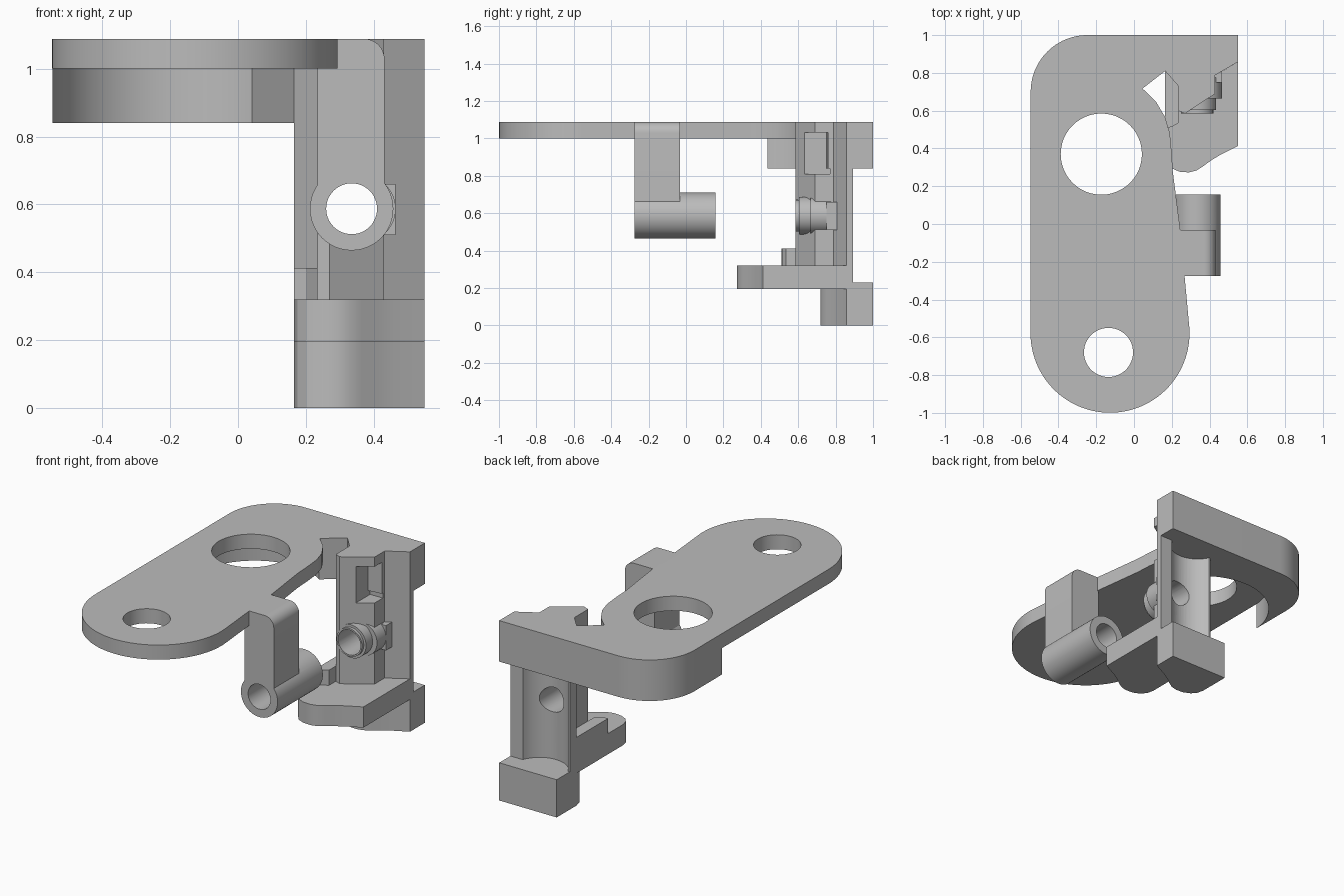
import bpy, bmesh
from math import radians, cos, sin, pi
from mathutils import Matrix

cube = bpy.data.objects.get("Cube")
if cube:
    bpy.data.objects.remove(cube, do_unlink=True)

grey = bpy.data.materials.new("plain grey")
grey.use_nodes = True
grey.diffuse_color = (0.5, 0.5, 0.5, 1)
grey.node_tree.nodes["Principled BSDF"].inputs["Base Color"].default_value = (0.5, 0.5, 0.5, 1)


def arc(cx, cy, r, start, end, n=24):
    angles = [radians(start + (end - start) * i / n) for i in range(n + 1)]
    return [(cx + r * cos(a), cy + r * sin(a)) for a in angles]


def finish(name, bm):
    bmesh.ops.recalc_face_normals(bm, faces=bm.faces)
    mesh = bpy.data.meshes.new(name)
    bm.to_mesh(mesh)
    bm.free()
    mesh.materials.append(grey)
    obj = bpy.data.objects.new(name, mesh)
    bpy.context.collection.objects.link(obj)
    return obj


def prism(name, outline, low, high, along_y=False):
    """Extrude an outline upward, or an x-z outline along y."""
    place = (lambda p, h: (p[0], h, p[1])) if along_y else (lambda p, h: (p[0], p[1], h))
    bm = bmesh.new()
    face = bm.faces.new([bm.verts.new(place(p, low)) for p in outline])
    ext = bmesh.ops.extrude_face_region(bm, geom=[face])
    shift = Matrix.Translation(place((0, 0), high - low))
    bmesh.ops.transform(bm, matrix=shift, verts=[v for v in ext["geom"] if isinstance(v, bmesh.types.BMVert)])
    return finish(name, bm)


def disc(name, cx, cy, r, low, high, along_y=False):
    return prism(name, arc(cx, cy, r, 0, 352.5, 47), low, high, along_y)


def combine(obj, other, operation="DIFFERENCE"):
    mod = obj.modifiers.new("cut", "BOOLEAN")
    mod.operation, mod.solver, mod.object = operation, "EXACT", other
    bpy.context.view_layer.objects.active = obj
    bpy.ops.object.modifier_apply(modifier=mod.name)
    bpy.data.objects.remove(other, do_unlink=True)


LEFT, RIGHT = -0.547, 0.55
PIN_X, PIN_Z = 0.335, 0.587

# Back edge shared by the top plate and the rim below it
back_edge = [(0.165, 0.81), (0.235, 0.74), (0.43, 0.76), (0.43, 0.788), (RIGHT, 0.858), (RIGHT, 1)]
corner = arc(-0.247, 0.7, 0.3, 90, 180)

# Top plate with two round holes
plate = prism("top_plate", back_edge + corner
              + arc(-0.127, -0.578, 0.421, 180, 364, 48)
              + [(0.245, -0.03), (0.205, 0.28)]
              + [(0.2, 0.37), (0.19, 0.48), (0.165, 0.565), (0.115, 0.65), (0.045, 0.717)],
              1.0, 1.088)
combine(plate, disc("large_hole", -0.173, 0.37, 0.215, 0.9, 1.2))
combine(plate, disc("small_hole", -0.135, -0.68, 0.13, 0.9, 1.2))

# Rim under the back of the plate, hollowed by a round recess
rim = prism("back_rim", back_edge + corner + arc(-0.17, 0.403, 0.378, 175, 56, 36), 0.84, 1.0)

# Hinge arm with a rounded shoulder, and its tube
arm = prism("hinge_arm", [(0.235, PIN_Z), (0.432, PIN_Z)]
            + arc(0.372, 1.028, 0.06, 0, 90, 10) + [(0.235, 1.088)], -0.275, -0.033, True)
tube = disc("hinge_tube", PIN_X, PIN_Z, 0.123, -0.275, 0.157, True)
combine(arm, tube, "UNION")
arm.name = "hinge_arm_and_tube"
combine(arm, disc("tube_bore", PIN_X, PIN_Z, 0.075, -0.4, 0.3, True))

# Column with a hollow back, a pocket and a bored pin boss
column = prism("column", [(0.27, 0.585), (0.43, 0.69), (0.43, 0.788), (RIGHT, 0.858), (RIGHT, 0.893), (0.47, 0.893)]
               + arc(0.318, 0.945, 0.158, -20, -154, 20)
               + [(0.165, 0.875), (0.165, 0.81), (0.235, 0.73), (0.235, 0.6)], 0.2, 1.088)
combine(column, prism("pocket", [(0.345, 0.63), (0.6, 0.63), (0.6, 0.77), (0.345, 0.77)], 0.81, 1.03))
for x, r, front, back in [(PIN_X, 0.085, 0.585, 0.61), (PIN_X, 0.1, 0.603, 0.775), (0.365, 0.1, 0.665, 0.775)]:
    combine(column, disc("boss", x, PIN_Z, r, front, back, True), "UNION")
boss_tail = prism("boss_tail", [(0.38, 0.75), (0.465, 0.75), (0.465, 0.808), (0.38, 0.76)], 0.51, 0.66)
combine(column, boss_tail, "UNION")
combine(column, disc("pin_bore", PIN_X, PIN_Z, 0.075, 0.4, 1.1, True))

# Curved front edge shared by the ledge and the foot
front_edge = [(0.165, 0.365), (0.175, 0.325), (0.2, 0.295), (0.24, 0.277), (0.29, 0.273),
              (0.33, 0.283), (0.365, 0.305), (0.41, 0.338), (0.46, 0.368), (RIGHT, 0.413)]
ledge = prism("lower_ledge", front_edge + [(RIGHT, 0.858), (0.43, 0.787), (0.235, 0.75), (0.165, 0.81)], 0.195, 0.32)
foot = prism("foot", [(x, y + 0.445) for x, y in front_edge] + [(RIGHT, 1), (0.165, 1)], 0, 0.228)
rib = prism("stop_rib", [(0.165, 0.51), (0.2, 0.513), (0.235, 0.535), (0.235, 0.73), (0.165, 0.81)], 0.3, 0.412)

# Smooth the round walls and keep the corners sharp
for obj in (plate, rim, arm, column, ledge, foot, rib):
    bpy.ops.object.select_all(action="DESELECT")
    obj.select_set(True)
    bpy.context.view_layer.objects.active = obj
    bpy.ops.object.shade_smooth_by_angle(angle=radians(25))
